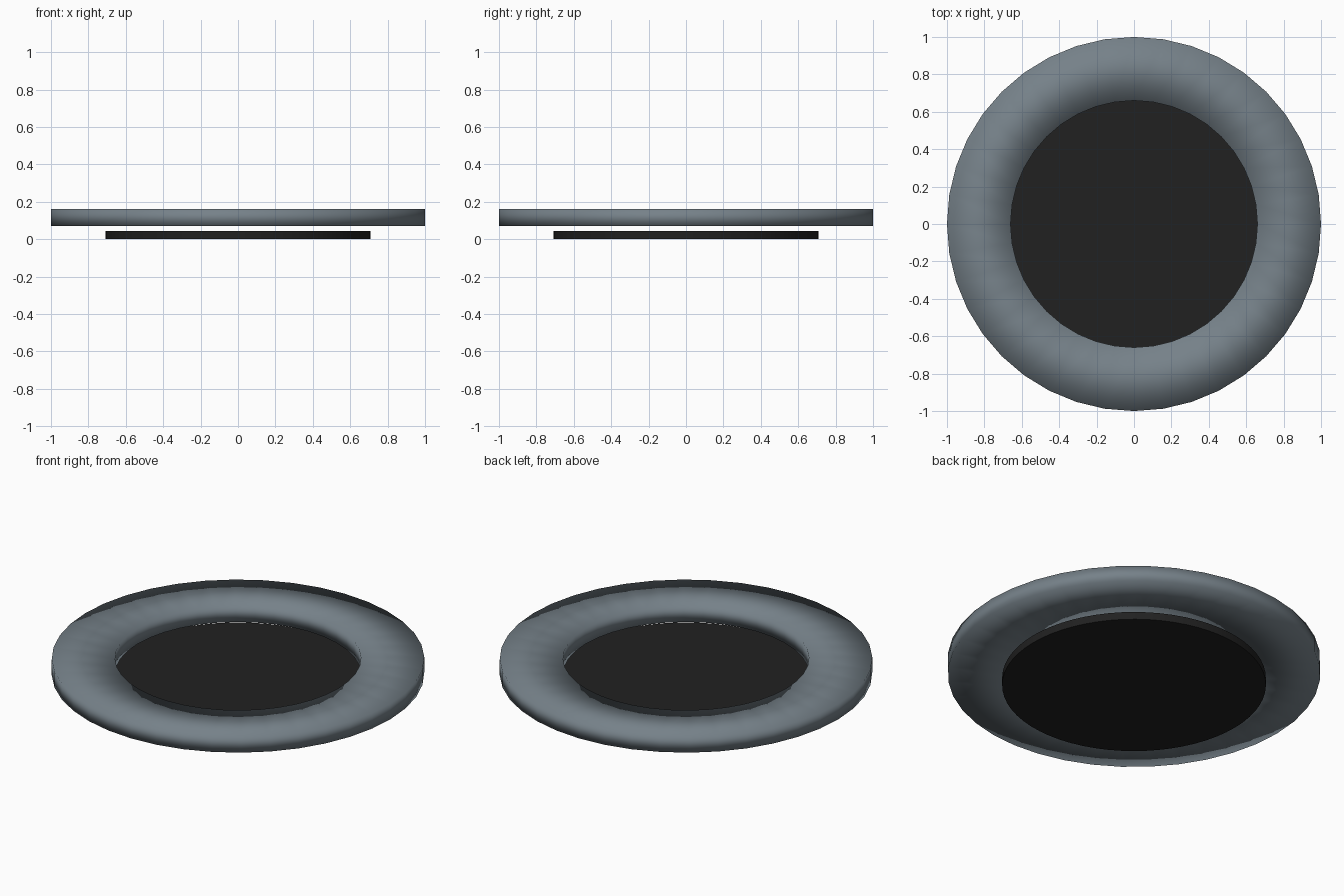
import bpy
import bmesh
from math import cos, sin, tau

cube = bpy.data.objects.get("Cube")
if cube:
    bpy.data.objects.remove(cube, do_unlink=True)


def make_material(name, color):
    mat = bpy.data.materials.new(name)
    mat.use_nodes = True
    mat.diffuse_color = color
    mat.node_tree.nodes["Principled BSDF"].inputs["Base Color"].default_value = color
    return mat


def make_object(name, bm, mat):
    bmesh.ops.recalc_face_normals(bm, faces=bm.faces)
    mesh = bpy.data.meshes.new(name)
    bm.to_mesh(mesh)
    bm.free()
    mesh.materials.append(mat)
    obj = bpy.data.objects.new(name, mesh)
    bpy.context.collection.objects.link(obj)
    return obj


def circle(bm, radius, z, sides):
    return [bm.verts.new((radius * cos(tau * i / sides), radius * sin(tau * i / sides), z))
            for i in range(sides)]


def bridge(bm, a, b):
    n = len(a)
    for i in range(n):
        bm.faces.new((a[i], a[(i + 1) % n], b[(i + 1) % n], b[i]))


slate = make_material("slate grey", (0.18, 0.22, 0.25, 1))
black = make_material("soft black", (0.015, 0.015, 0.015, 1))

# Flat ring: rectangular section swept round the axis, softly shaded
bm = bmesh.new()
section = [(0.66, 0.07), (1.0, 0.07), (1.0, 0.163), (0.66, 0.163)]
loops = [circle(bm, r, z, 40) for r, z in section]
for i, loop in enumerate(loops):
    bridge(bm, loop, loops[(i + 1) % len(loops)])
ring = make_object("outer_ring", bm, slate)
ring.data.shade_smooth()

# Thin disc just below the ring, crisp rim
bm = bmesh.new()
low, high = circle(bm, 0.708, 0, 64), circle(bm, 0.708, 0.045, 64)
bridge(bm, low, high)
bm.faces.new(low)
bm.faces.new(high)
disc = make_object("base_disc", bm, black)
for face in disc.data.polygons:
    face.use_smooth = len(face.vertices) == 4
bpy.context.view_layer.objects.active = disc
disc.select_set(True)
bpy.ops.object.shade_smooth_by_angle()
